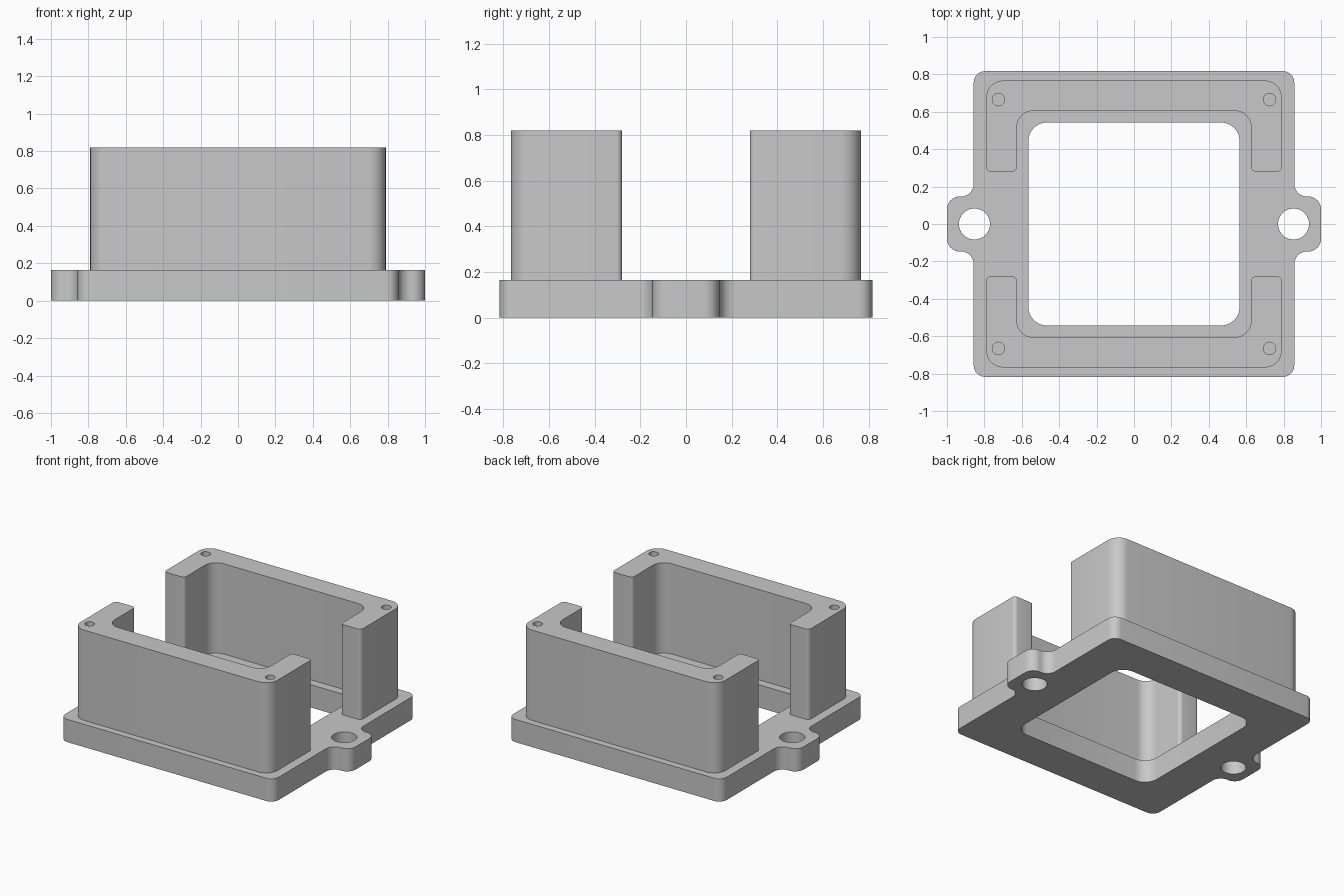
import bpy, bmesh, math
from mathutils import Vector

cube = bpy.data.objects.get("Cube")
if cube:
    bpy.data.objects.remove(cube, do_unlink=True)

grey = bpy.data.materials.new("light grey")
grey.use_nodes = True
colour = (0.58, 0.58, 0.58, 1)
grey.diffuse_color = colour
grey.node_tree.nodes["Principled BSDF"].inputs["Base Color"].default_value = colour


def rounded(corners, steps=8):
    """Closed outline from (x, y, radius) corners, each filleted by an arc."""
    pts = []
    n = len(corners)
    for i, (x, y, r) in enumerate(corners):
        p = Vector((x, y))
        a = (Vector(corners[i - 1][:2]) - p).normalized()
        b = (Vector(corners[(i + 1) % n][:2]) - p).normalized()
        # every corner is square, so the arc centre lies along both edges
        centre = p + (a + b) * r
        for k in range(steps + 1):
            t = k / steps * math.pi / 2
            pts.append(centre - b * r * math.cos(t) - a * r * math.sin(t))
    return pts


def circle(x, y, r, n=32):
    return [Vector((x + r * math.cos(2 * math.pi * k / n),
                    y + r * math.sin(2 * math.pi * k / n))) for k in range(n)]


def rectangle(x, y, r):
    return rounded([(x, y, r), (-x, y, r), (-x, -y, r), (x, -y, r)])


def prism(name, z0, z1, through, blind=(), depth=0.0):
    """Extruded profile: outline and through holes, plus blind holes from the top."""
    bm = bmesh.new()
    top, bottom = [], []

    def ring(pts, z):
        vs = [bm.verts.new((p.x, p.y, z)) for p in pts]
        return vs, [bm.edges.new((v, vs[i - 1])) for i, v in enumerate(vs)]

    def side(pts, low):
        hi, hi_edges = ring(pts, z1)
        lo, lo_edges = ring(pts, low)
        for i in range(len(pts)):
            bm.faces.new((hi[i - 1], hi[i], lo[i], lo[i - 1]))
        top.extend(hi_edges)
        return lo, lo_edges

    for pts in through:
        bottom.extend(side(pts, z0)[1])
    for pts in blind:
        bm.faces.new(side(pts, z1 - depth)[0])
    for edges in (top, bottom):
        bmesh.ops.triangle_fill(bm, edges=edges, use_beauty=True, normal=(0, 0, 1))
    bmesh.ops.recalc_face_normals(bm, faces=bm.faces)
    mesh = bpy.data.meshes.new(name)
    bm.to_mesh(mesh)
    bm.free()
    mesh.materials.append(grey)
    obj = bpy.data.objects.new(name, mesh)
    bpy.context.collection.objects.link(obj)
    bpy.ops.object.select_all(action='DESELECT')
    obj.select_set(True)
    bpy.context.view_layer.objects.active = obj
    bpy.ops.object.shade_smooth_by_angle(angle=math.radians(35))
    return obj


plate_top, wall_top = 0.165, 0.82

# Base plate with a mounting ear on each side
half = [(0.857, -0.817, 0.06), (0.857, -0.147, 0.068), (1.0, -0.147, 0.068),
        (1.0, 0.147, 0.068), (0.857, 0.147, 0.068), (0.857, 0.817, 0.06)]
outline = rounded(half + [(-x, -y, r) for x, y, r in half])
prism("base_plate", 0, plate_top,
      [outline, rectangle(0.565, 0.543, 0.1),
       circle(0.853, 0, 0.083, 48), circle(-0.853, 0, 0.083, 48)])

# Front and back U-shaped walls with screw holes in their top corners
for name, s in (("front_wall", -1), ("back_wall", 1)):
    right = [(0.627, 0.606, 0.09), (0.627, 0.28, 0.025),
             (0.79, 0.28, 0.025), (0.79, 0.767, 0.09)]
    left = [(-x, y, r) for x, y, r in reversed(right)]
    profile = rounded([(x, y * s, r) for x, y, r in right + left])
    holes = [circle(x, 0.665 * s, 0.033) for x in (-0.725, 0.725)]
    prism(name, plate_top, wall_top, [profile], holes, 0.35)
